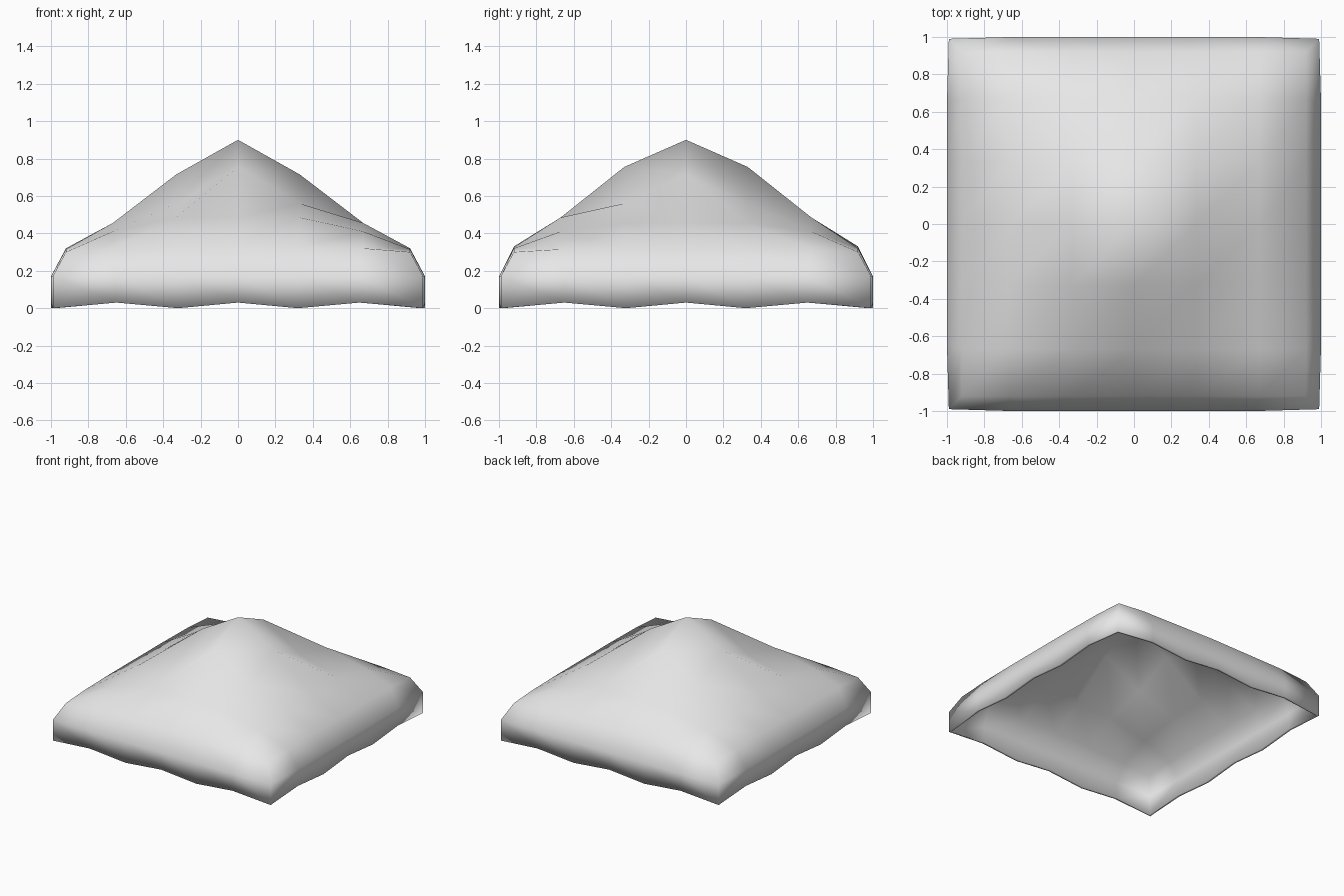
import bpy
import bmesh

default_cube = bpy.data.objects.get("Cube")
if default_cube:
    bpy.data.objects.remove(default_cube, do_unlink=True)

# One plain cloth colour
cloth = bpy.data.materials.new("light_grey_cloth")
cloth.use_nodes = True
colour = (0.8, 0.8, 0.8, 1.0)
cloth.diffuse_color = colour
cloth.node_tree.nodes["Principled BSDF"].inputs["Base Color"].default_value = colour

# Distance of each grid line from the centre, and the roof height for one
# quarter of the canopy (rows: distance in x, columns: distance in y)
LINES = (0.0, 0.33, 0.67, 0.92)
ROOF = (
    (0.90, 0.755, 0.485, 0.33),
    (0.715, 0.56, 0.485, 0.325),
    (0.455, 0.455, 0.41, 0.32),
    (0.32, 0.32, 0.315, 0.30),
)
SKIRT_LINES = (0.0, 0.32, 0.65, 1.0)
SCALLOP = (0.03, 0.0, 0.03, 0.0)
SKIRT_TOP = 0.17
N = 3


def signed(table, i):
    return table[abs(i)] * (1 if i >= 0 else -1)


def skirt_xy(i, j):
    # Corners are pulled in slightly so they look rounded
    inset = 0.99 if abs(i) == N and abs(j) == N else 1.0
    return signed(SKIRT_LINES, i) * inset, signed(SKIRT_LINES, j) * inset


bm = bmesh.new()
span = range(-N, N + 1)

# Peaked roof, mirrored into all four quarters
roof = {(i, j): bm.verts.new((signed(LINES, i), signed(LINES, j),
                              ROOF[abs(i)][abs(j)]))
        for i in span for j in span}
for i in range(-N, N):
    for j in range(-N, N):
        bm.faces.new((roof[i, j], roof[i + 1, j],
                      roof[i + 1, j + 1], roof[i, j + 1]))

# Border of the roof, walked anticlockwise
border = ([(k, -N) for k in range(-N, N)] + [(N, k) for k in range(-N, N)]
          + [(-k, N) for k in range(-N, N)] + [(-N, -k) for k in range(-N, N)])

# Hanging skirt with a scalloped lower edge
shoulder, upper, lower = [], [], []
for i, j in border:
    x, y = skirt_xy(i, j)
    along = min(abs(i), abs(j)) if max(abs(i), abs(j)) == N else 0
    shoulder.append(roof[i, j])
    upper.append(bm.verts.new((x, y, SKIRT_TOP)))
    lower.append(bm.verts.new((x, y, SCALLOP[along])))
for top, bottom in ((shoulder, upper), (upper, lower)):
    for k in range(len(border)):
        n = (k + 1) % len(border)
        bm.faces.new((top[k], bottom[k], bottom[n], top[n]))

for face in bm.faces:
    face.smooth = True
mesh = bpy.data.meshes.new("canopy")
bm.to_mesh(mesh)
bm.free()
mesh.materials.append(cloth)
canopy = bpy.data.objects.new("canopy", mesh)
bpy.context.collection.objects.link(canopy)

# Thin cloth thickness, growing inwards
shell = canopy.modifiers.new("cloth_thickness", "SOLIDIFY")
shell.thickness = 0.02
shell.offset = -1.0
